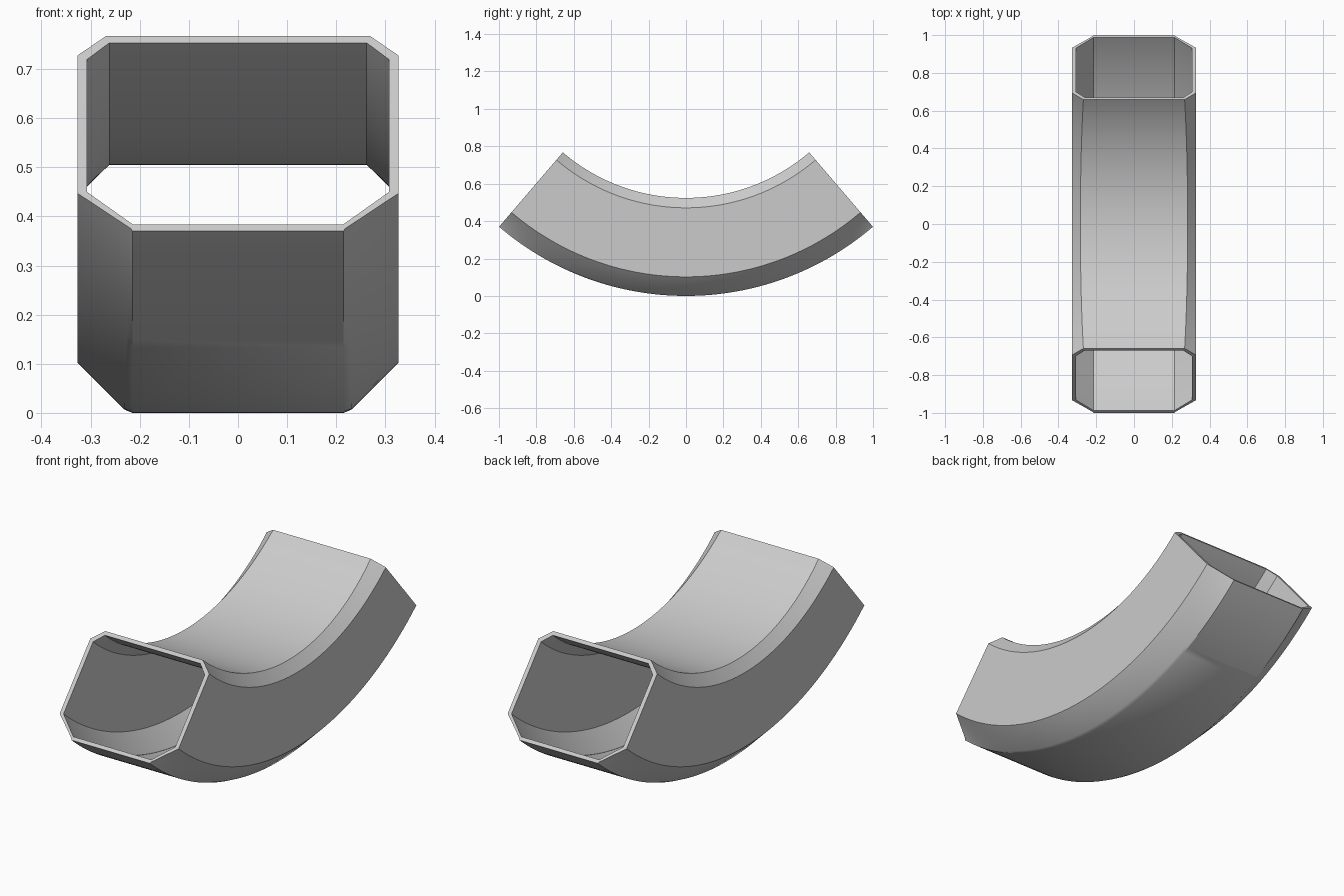
import bpy, bmesh
from math import sin, cos, radians

cube = bpy.data.objects.get("Cube")
if cube:
    bpy.data.objects.remove(cube, do_unlink=True)

CENTRE_Z = 1.536          # height of the bend centre
HALF_ANGLE = radians(40.6)
STEPS = 64


def material(name, rgb):
    mat = bpy.data.materials.new(name)
    mat.use_nodes = True
    mat.diffuse_color = (*rgb, 1)
    mat.node_tree.nodes["Principled BSDF"].inputs["Base Color"].default_value = (*rgb, 1)
    return mat


# Half sections as (half width, radius, extra width at mid bend)
OUTER = [(0.215, 1.536, 0), (0.218, 1.529, 0.014), (0.327, 1.434, 0),
         (0.327, 1.065, 0), (0.268, 1.012, 0.016)]
INNER = [(0.215, 1.518, 0), (0.215, 1.517, 0), (0.307, 1.431, 0),
         (0.307, 1.075, 0), (0.262, 1.031, 0)]


def ring(bm, half, t):
    """One closed cross-section at bend position t in -1..1."""
    a = t * HALF_ANGLE
    pts = [(w + e * (1 - t * t), r) for w, r, e in half]
    pts += [(-w, r) for w, r in reversed(pts)]
    return [bm.verts.new((x, r * sin(a), CENTRE_Z - r * cos(a))) for x, r in pts]


def bridge(bm, a, b):
    n = len(a)
    for i in range(n):
        j = (i + 1) % n
        bm.faces.new((a[i], a[j], b[j], b[i]))


# Curved hollow duct: outer skin, inner skin and the two end rims
bm = bmesh.new()
stations = [2 * i / STEPS - 1 for i in range(STEPS + 1)]
outer = [ring(bm, OUTER, t) for t in stations]
inner = [ring(bm, INNER, t) for t in stations]
for skin in (outer, inner):
    for a, b in zip(skin, skin[1:]):
        bridge(bm, a, b)
for end in (0, -1):
    bridge(bm, outer[end], inner[end])
bmesh.ops.recalc_face_normals(bm, faces=bm.faces)

mesh = bpy.data.meshes.new("curved_duct")
bm.to_mesh(mesh)
bm.free()
mesh.materials.append(material("light grey", (0.6, 0.6, 0.6)))
duct = bpy.data.objects.new("curved_duct", mesh)
bpy.context.collection.objects.link(duct)

# Smooth along the bend, crisp at the chamfers
bpy.ops.object.select_all(action="DESELECT")
duct.select_set(True)
bpy.context.view_layer.objects.active = duct
bpy.ops.object.shade_smooth_by_angle(angle=radians(30))
